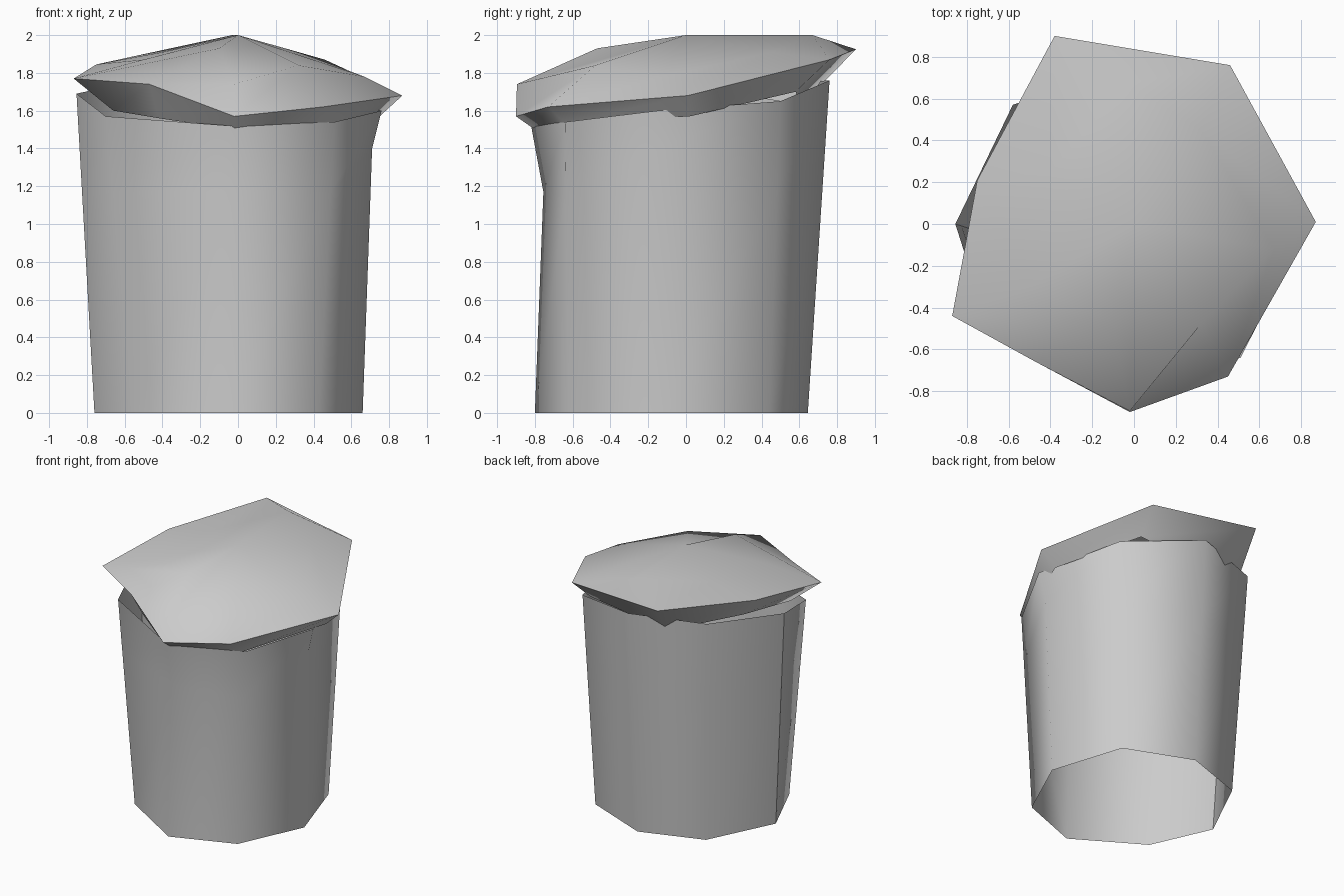
import bpy, bmesh
from math import radians

cube = bpy.data.objects.get("Cube")
if cube:
    bpy.data.objects.remove(cube, do_unlink=True)

grey = bpy.data.materials.new("plain grey")
grey.use_nodes = True
colour = (0.6, 0.6, 0.6, 1)
grey.diffuse_color = colour
grey.node_tree.nodes["Principled BSDF"].inputs["Base Color"].default_value = colour


def loft(name, rings, tip=None, seam=None):
    """Skin closed rings of points, with an optional fan to a tip and a sharp seam."""
    bm = bmesh.new()
    loops = [[bm.verts.new(p) for p in ring] for ring in rings]
    n = len(loops[0])
    for low, high in zip(loops, loops[1:]):
        for i in range(n):
            j = (i + 1) % n
            bm.faces.new((low[i], low[j], high[j], high[i]))
    if tip:
        top = bm.verts.new(tip)
        for i in range(n):
            bm.faces.new((loops[-1][i], loops[-1][(i + 1) % n], top))
    if seam is not None:
        for low, high in zip(loops, loops[1:]):
            bm.edges.get((low[seam], high[seam])).smooth = False
    mesh = bpy.data.meshes.new(name)
    bm.to_mesh(mesh)
    bm.free()
    mesh.materials.append(grey)
    obj = bpy.data.objects.new(name, mesh)
    bpy.context.collection.objects.link(obj)
    bpy.ops.object.select_all(action="DESELECT")
    obj.select_set(True)
    bpy.context.view_layer.objects.active = obj
    bpy.ops.object.shade_smooth_by_angle(angle=radians(65), keep_sharp_edges=True)
    return obj


# Battered eight-sided can, open at both ends, starting at +x and going round
base = [(.66, -.12, 0), (.48, .44, 0), (-.03, .645, 0), (-.51, .48, 0),
        (-.76, -.03, 0), (-.555, -.49, 0), (-.045, -.8, 0), (.43, -.62, 0)]
rim = [(.76, -.15, 1.6), (.55, .5, 1.65), (-.03, .76, 1.76), (-.58, .57, 1.75),
       (-.855, 0, 1.69), (-.7, -.49, 1.57), (-.04, -.82, 1.52), (.51, -.64, 1.54)]

# Each column bends at its own height; two of them are dented inwards
bend = []
for i, (a, b) in enumerate(zip(base, rim)):
    z = 1.4 if i == 0 else 1.17
    t = z / b[2]
    bend.append((a[0] + (b[0] - a[0]) * t, a[1] + (b[1] - a[1]) * t, z))
bend[0] = (.71, -.14, 1.4)
bend[6] = (-.04, -.755, 1.17)
loft("can_body", [base, bend, rim], seam=4)

# Crumpled lid: inner lip, outer edge, upper ring and crown
lip = [(.75, .02, 1.57), (.42, .58, 1.7), (-.26, .61, 1.63), (-.64, .2, 1.7),
       (-.66, -.36, 1.6), (-.42, -.58, 1.56), (-.02, -.8, 1.5), (.48, -.64, 1.53)]
edge = [(.87, .01, 1.68), (.46, .76, 1.87), (-.38, .9, 1.925), (-.75, .21, 1.845),
        (-.87, -.44, 1.77), (-.47, -.66, 1.74), (-.02, -.9, 1.57), (.45, -.73, 1.62)]
upper = [(.67, -.12, 1.78), (.32, .45, 1.91), (-.03, .67, 2), (-.4, .25, 1.91),
         (-.5, -.3, 1.87), (-.1, -.47, 1.93), (-.02, -.895, 1.74), (.32, -.48, 1.84)]
loft("crumpled_lid", [lip, edge, upper], tip=(0, 0, 2))
